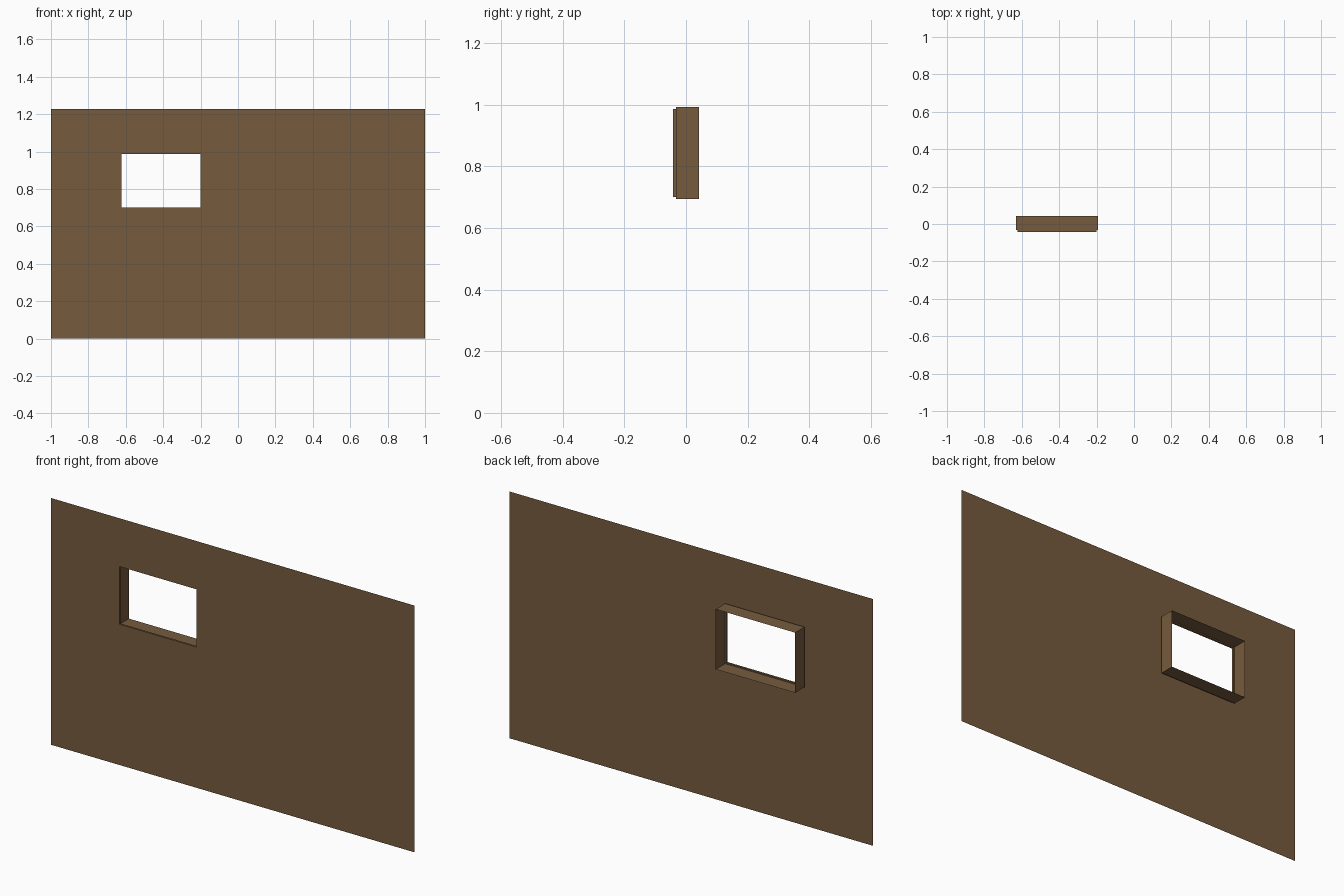
import bpy, bmesh

if "Cube" in bpy.data.objects:
    bpy.data.objects.remove(bpy.data.objects["Cube"])

brown = bpy.data.materials.new("brown")
brown.diffuse_color = (0.18, 0.105, 0.047, 1)
brown.use_nodes = True
brown.node_tree.nodes["Principled BSDF"].inputs["Base Color"].default_value = brown.diffuse_color

# Window opening and the slightly wider recess behind it: x0, x1, z0, z1
OPENING = (-0.623, -0.2, 0.70, 0.987)
RECESS = (-0.63, -0.193, 0.694, 0.993)
WALL = (-1, 1, 0, 1.227)
FRONT, STEP, BACK = -0.042, -0.032, 0.042


def ring(bm, rect, y):
    x0, x1, z0, z1 = rect
    return [bm.verts.new((x, y, z)) for x, z in
            ((x0, z0), (x1, z0), (x1, z1), (x0, z1))]


def band_object(name, sections):
    """Thin sheet made by bridging successive rectangles."""
    bm = bmesh.new()
    rings = [ring(bm, r, y) for r, y in sections]
    for a, b in zip(rings, rings[1:]):
        for i in range(4):
            j = (i + 1) % 4
            bm.faces.new((a[i], a[j], b[j], b[i]))
    mesh = bpy.data.meshes.new(name)
    bm.to_mesh(mesh)
    bm.free()
    mesh.materials.append(brown)
    ob = bpy.data.objects.new(name, mesh)
    bpy.context.collection.objects.link(ob)
    return ob


# Paper-thin wall with the window opening
band_object("wall", [(WALL, FRONT), (OPENING, FRONT)])
# Stepped lining projecting behind the wall
band_object("window_lining", [(OPENING, FRONT), (OPENING, STEP),
                              (RECESS, STEP), (RECESS, BACK)])
